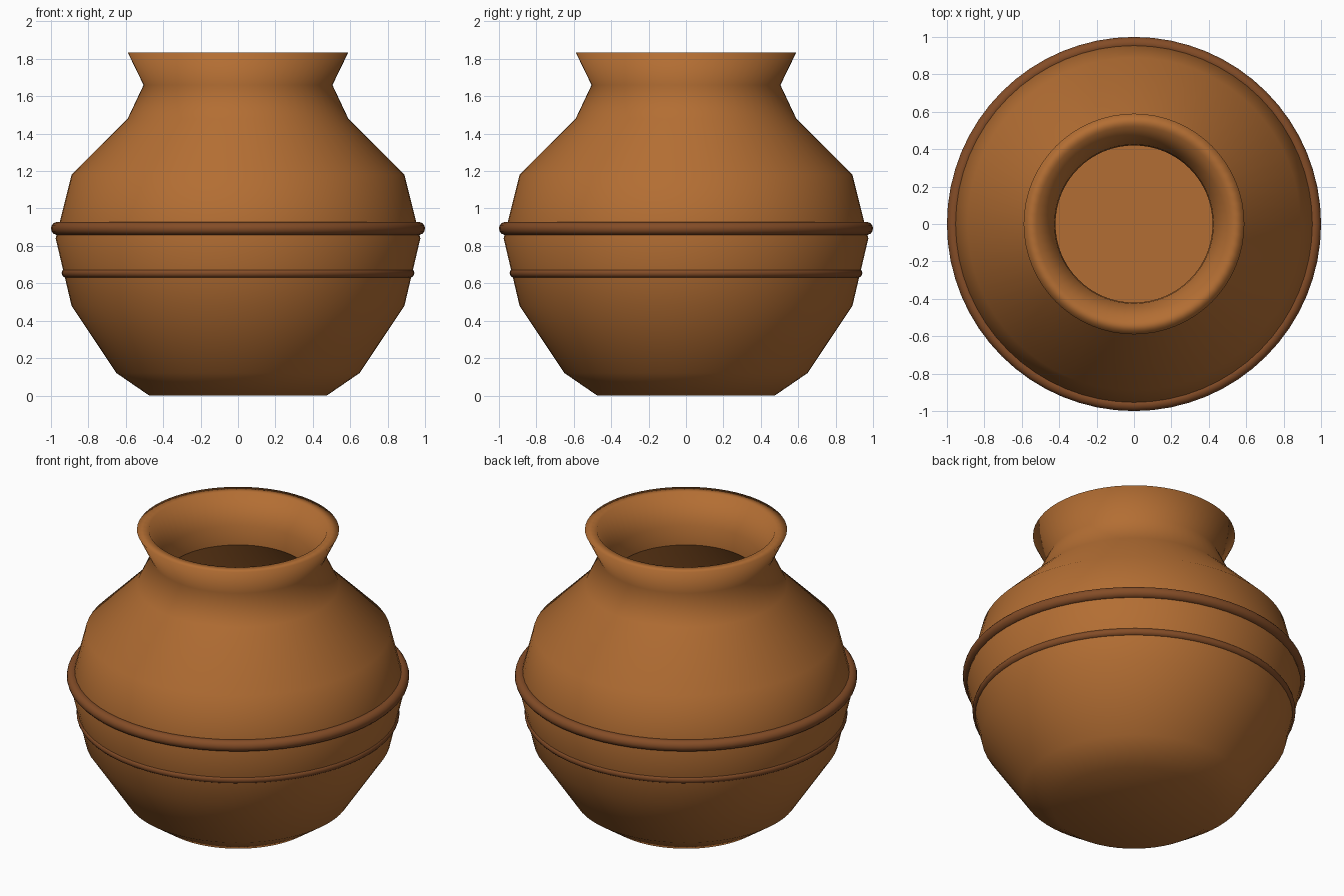
import bpy, bmesh, math

if "Cube" in bpy.data.objects:
    bpy.data.objects.remove(bpy.data.objects["Cube"])

SEG = 64


def material(name, rgb):
    m = bpy.data.materials.new(name)
    m.diffuse_color = (*rgb, 1.0)
    m.use_nodes = True
    m.node_tree.nodes["Principled BSDF"].inputs["Base Color"].default_value = m.diffuse_color
    return m


clay = material("terracotta clay", (0.45, 0.155, 0.033))
band = material("dark clay band", (0.23, 0.073, 0.02))


def lathe(name, profile, mat, closed=False, sharp=()):
    """Revolve (radius, z) points around z; radius 0 makes a pole."""
    bm = bmesh.new()
    rings = []
    for r, z in profile:
        if r == 0:
            rings.append([bm.verts.new((0, 0, z))] * SEG)
        else:
            rings.append([bm.verts.new((r * math.cos(2 * math.pi * i / SEG),
                                        r * math.sin(2 * math.pi * i / SEG), z))
                          for i in range(SEG)])
    pairs = list(zip(rings, rings[1:]))
    if closed:
        pairs.append((rings[-1], rings[0]))
    for a, b in pairs:
        for i in range(SEG):
            j = (i + 1) % SEG
            f = bm.faces.new(list(dict.fromkeys((a[i], a[j], b[j], b[i]))))
            f.smooth = True
    # crisp rings where the profile should not blend
    for k in sharp:
        for i in range(SEG):
            e = bm.edges.get((rings[k][i], rings[k][(i + 1) % SEG]))
            e.smooth = False
    bmesh.ops.recalc_face_normals(bm, faces=bm.faces)
    me = bpy.data.meshes.new(name)
    bm.to_mesh(me)
    bm.free()
    me.materials.append(mat)
    ob = bpy.data.objects.new(name, me)
    bpy.context.collection.objects.link(ob)
    return ob


# Pot body: outside from base to rim, then down the hollow inside to the floor
outer = [(0, 0), (0.475, 0), (0.65, 0.12), (0.89, 0.48), (0.975, 0.84),
         (0.89, 1.18), (0.59, 1.48), (0.505, 1.66), (0.59, 1.835)]
inner = [(0.52, 1.835), (0.425, 1.66), (0.42, 1.54), (0.80, 1.15), (0.88, 0.84),
         (0.80, 0.50), (0.57, 0.17), (0.48, 0.08), (0, 0.08)]
lathe("pot_body", outer + inner, clay, sharp=(11, 16))


# Raised bands around the belly
def ring(name, radius, thick, z, n=14):
    pts = [(radius + thick * math.cos(2 * math.pi * i / n),
            z + thick * math.sin(2 * math.pi * i / n)) for i in range(n)]
    lathe(name, pts, band, closed=True)


ring("upper_band", 0.965, 0.035, 0.893)
ring("lower_band", 0.918, 0.025, 0.655)
